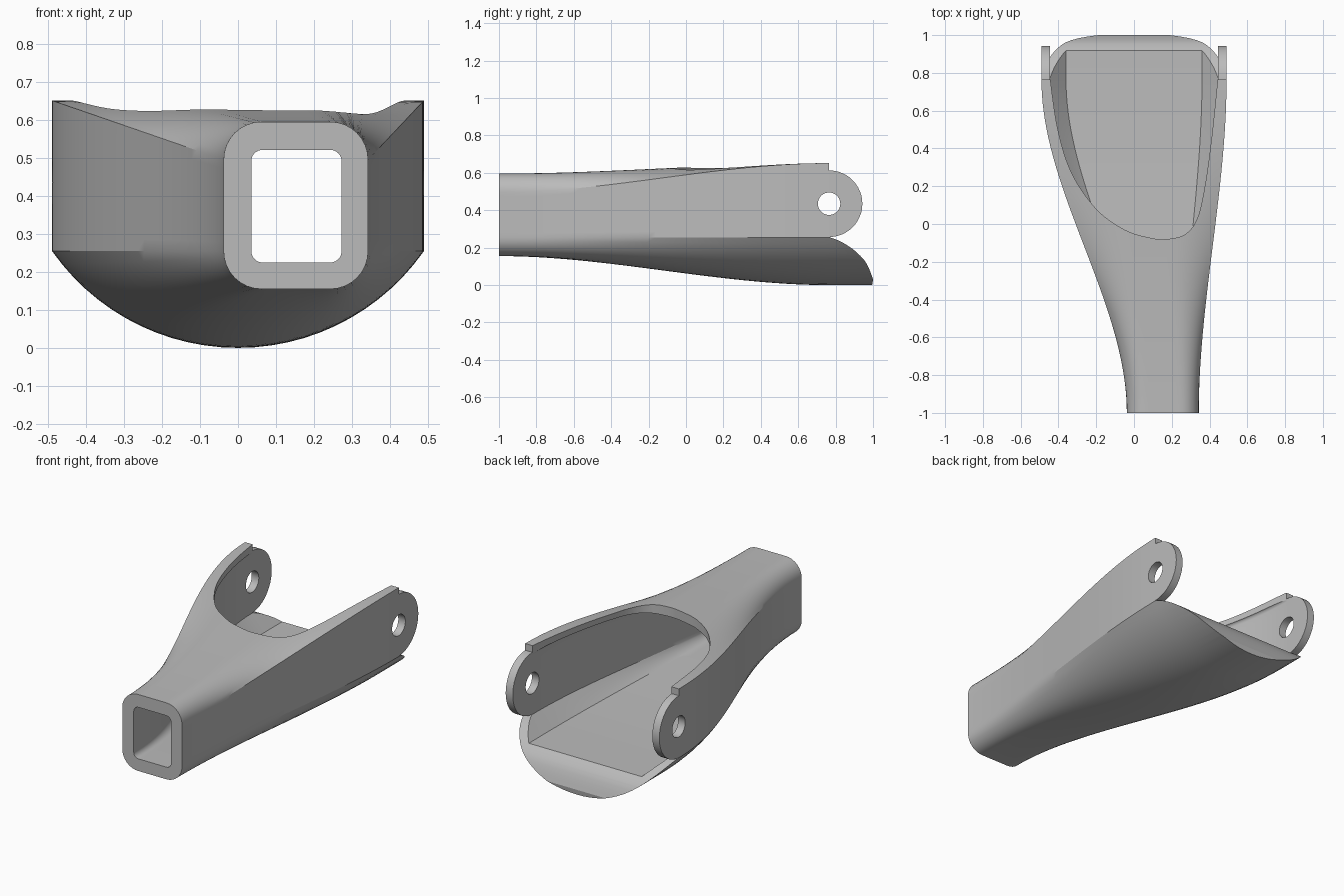
import bpy, bmesh
from math import sin, cos, pi, radians, asin

default = bpy.data.objects.get("Cube")
if default:
    bpy.data.objects.remove(default)

grey = bpy.data.materials.new("plain grey")
grey.use_nodes = True
GREY = (0.5, 0.5, 0.5, 1)
grey.diffuse_color = GREY
grey.node_tree.nodes["Principled BSDF"].inputs["Base Color"].default_value = GREY

N, M = 8, 10           # segments per corner, segments per straight run
Y_FULL = 0.765         # where the flare is complete
PIVOT_Z, EAR_R, HOLE_R = 0.435, 0.178, 0.06


def add_object(name, rings):
    """Closed solid skinned through rings of equal length."""
    bm = bmesh.new()
    loops = [[bm.verts.new(p) for p in ring] for ring in rings]
    for a, b in zip(loops, loops[1:]):
        for i in range(len(a)):
            j = (i + 1) % len(a)
            bm.faces.new((a[i], a[j], b[j], b[i]))
    bm.faces.new(loops[0])
    bm.faces.new(loops[-1])
    bmesh.ops.recalc_face_normals(bm, faces=bm.faces)
    mesh = bpy.data.meshes.new(name)
    bm.to_mesh(mesh)
    bm.free()
    mesh.materials.append(grey)
    obj = bpy.data.objects.new(name, mesh)
    bpy.context.collection.objects.link(obj)
    return obj


def line(a, b, n):
    return [(a[0] + (b[0] - a[0]) * i / n, a[1] + (b[1] - a[1]) * i / n) for i in range(n + 1)]


def fillet(cx, cz, r, start):
    return [(cx + r * cos(start + pi / 2 * i / N), cz + r * sin(start + pi / 2 * i / N))
            for i in range(N + 1)]


def section(top_right, top_left, low):
    """Ring of two top corners and a lower run, joined by divided straights."""
    def between(p, q):
        return line(p[-1], q[0], M)[1:-1]
    return (top_right + between(top_right, top_left) + top_left + between(top_left, low)
            + low + between(low, top_right))


def rounded_top(x0, x1, z1, r):
    return fillet(x1 - r, z1 - r, r, 0), fillet(x0 + r, z1 - r, r, pi / 2)


def rounded_box(x0, x1, z0, z1, r):
    left = fillet(x0 + r, z0 + r, r, pi)
    right = fillet(x1 - r, z0 + r, r, 1.5 * pi)
    return section(*rounded_top(x0, x1, z1, r), left + line(left[-1], right[0], M)[1:-1] + right)


def chamfered_box(half, z0, z1, r, chamfer):
    """Small rounded top corners, chamfered lower corners."""
    flat = half - chamfer
    left = line((-half, z0 + chamfer), (-flat, z0), N)
    right = line((flat, z0), (half, z0 + chamfer), N)
    return section(*rounded_top(-half, half, z1, r),
                   left + line(left[-1], right[0], M)[1:-1] + right)


def bowl(half, z_side, z1, spread):
    """Straight walls and flat top over a circular-arc bottom."""
    radius = (half ** 2 + z_side ** 2) / (2 * z_side)
    span, count = asin(half / radius), 2 * N + M
    arc = [(radius * sin(a), radius - radius * cos(a))
           for a in (span * (2 * i / count - 1) for i in range(count + 1))]
    inner = half - spread
    return section(line((half, z1), (inner, z1), N), line((-inner, z1), (-half, z1), N), arc)


def flare(name, start, end, y0, y1, steps=40):
    """Eased loft from the square tube section to the wide section."""
    rings = []
    ys = [y0] + [-0.999 + (Y_FULL + 0.999) * i / steps for i in range(steps + 1)] + [y1]
    for y in ys:
        t = min(max((y + 1) / (Y_FULL + 1), 0), 1)
        s = t * t * (3 - 2 * t)
        rings.append([(a[0] + (b[0] - a[0]) * s, y, a[1] + (b[1] - a[1]) * s)
                      for a, b in zip(start, end)])
    return add_object(name, rings)


def prism_x(name, profile, x0, x1):
    return add_object(name, [[(x, y, z) for y, z in profile] for x in (x0, x1)])


def spline(pts, steps=6):
    """Catmull-Rom curve through the points."""
    out = []
    ext = [pts[0]] + pts + [pts[-1]]
    for p, q, r, s in zip(ext, ext[1:], ext[2:], ext[3:]):
        for i in range(steps):
            t = i / steps
            out.append(tuple(0.5 * (2 * b + (c - a) * t + (2 * a - 5 * b + 4 * c - d) * t ** 2
                                    + (3 * b - a - 3 * c + d) * t ** 3)
                             for a, b, c, d in zip(p, q, r, s)))
    return out + [pts[-1]]


def smooth(obj):
    bpy.ops.object.select_all(action="DESELECT")
    obj.select_set(True)
    bpy.context.view_layer.objects.active = obj
    bpy.ops.object.shade_smooth_by_angle(angle=radians(25))


# Outer body
body = flare("flared_body", rounded_box(-0.038, 0.343, 0.155, 0.596, 0.1),
             bowl(0.49, 0.255, 0.652, 0.35), -1, 1.02)

# Rear cut that shapes the rounded lip
lip = spline([(Y_FULL, 0.257), (0.82, 0.236), (0.877, 0.203), (0.92, 0.168),
              (0.957, 0.128), (0.98, 0.085), (1, 0.03)], 4)
rear = prism_x("rear_cutter", [(Y_FULL, 0.9)] + lip + [(0.988, -0.05), (1.2, -0.05), (1.2, 0.9)],
               -0.7, 0.7)

# Hollow interior, roofed by a thin ledge around the opening
hollow = flare("interior_cutter", rounded_box(0.035, 0.273, 0.225, 0.522, 0.03),
               chamfered_box(0.445, 0.17, 0.615, 0.02, 0.085), -1.05, 1.1)

# Curved opening in the top
rim = spline([(-0.443, Y_FULL), (-0.403, 0.5), (-0.33, 0.27), (-0.2, 0.08), (-0.05, -0.03),
              (0.08, -0.072), (0.17, -0.08), (0.27, -0.055), (0.335, 0.03), (0.375, 0.2),
              (0.41, 0.45), (0.443, Y_FULL)])
rim = [(-0.443, 0.9)] + rim + [(0.443, 0.9)]
opening = add_object("opening_cutter", [[(x, y, z) for x, y in rim] for z in (0.5, 0.9)])

# Pivot hole
circle = [(Y_FULL + HOLE_R * cos(2 * pi * i / 48), PIVOT_Z + HOLE_R * sin(2 * pi * i / 48))
          for i in range(48)]
hole = prism_x("pivot_cutter", circle, -0.7, 0.7)

cutters = [rear, hollow, opening, hole]
for cutter in cutters:
    cutter.hide_render = True
    mod = body.modifiers.new(cutter.name, "BOOLEAN")
    mod.operation, mod.solver, mod.object = "DIFFERENCE", "EXACT", cutter
bpy.context.view_layer.update()
graph = bpy.context.evaluated_depsgraph_get()
cut_mesh = bpy.data.meshes.new_from_object(body.evaluated_get(graph))
body.modifiers.clear()
body.data = cut_mesh
for cutter in cutters:
    bpy.data.objects.remove(cutter)
smooth(body)

# Rounded ears around the pivot holes
angles = [-pi / 2 + pi * i / 24 for i in range(25)]
ear = [(Y_FULL + r * cos(a), PIVOT_Z + r * sin(a))
       for r, seq in ((EAR_R, angles), (HOLE_R, angles[::-1])) for a in seq]
for name, side in (("left_ear", 1), ("right_ear", -1)):
    smooth(prism_x(name, ear, side * 0.445, side * 0.49))
